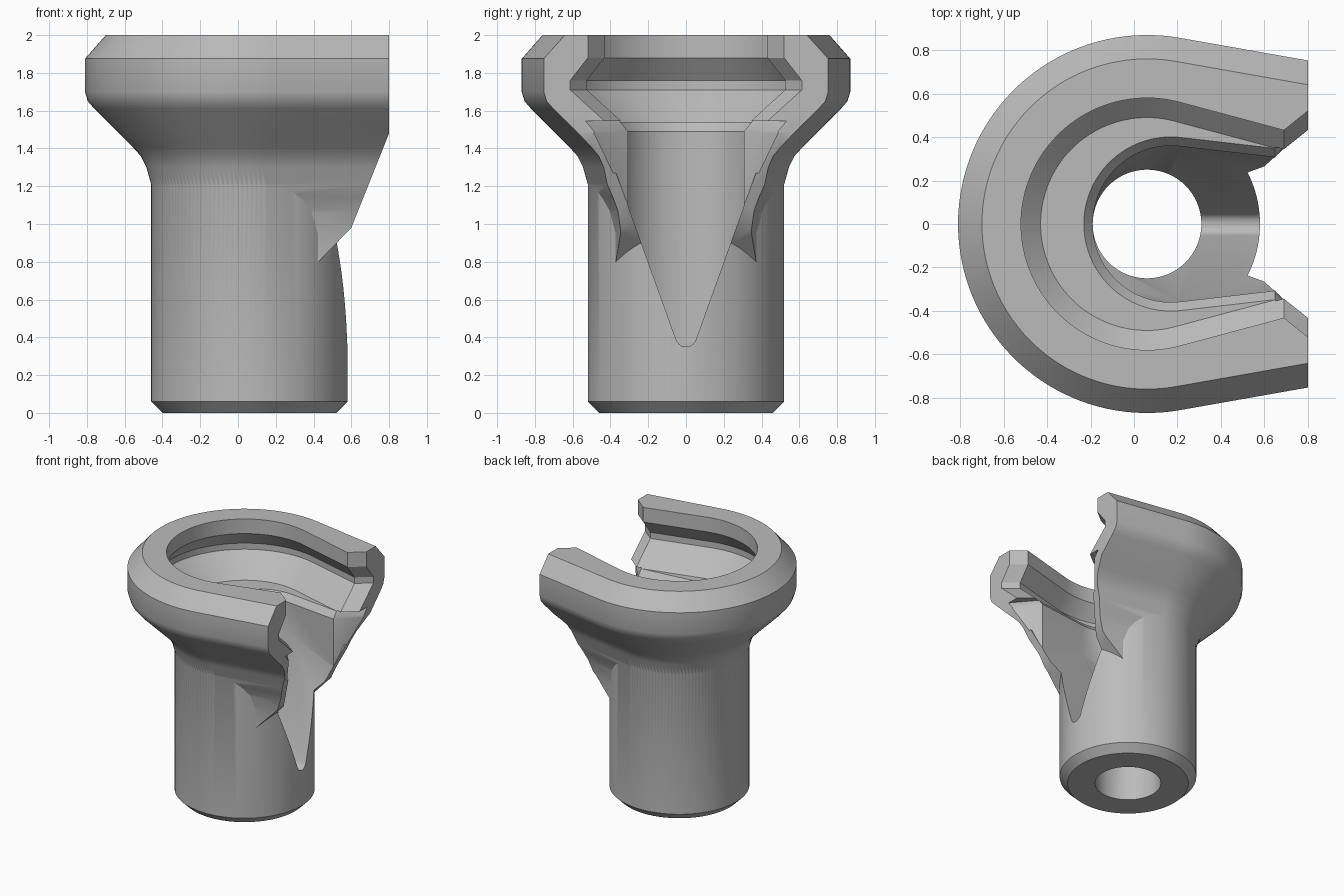
import bpy
import bmesh
from math import sin, cos, tan, pi, radians

AXIS = 0.06   # x of the shaft axis

cube = bpy.data.objects.get("Cube")
if cube:
    bpy.data.objects.remove(cube, do_unlink=True)

grey = bpy.data.materials.new("machined grey")
grey.use_nodes = True
colour = (0.5, 0.5, 0.5, 1)
grey.diffuse_color = colour
grey.node_tree.nodes["Principled BSDF"].inputs["Base Color"].default_value = colour


def loft(name, rings):
    """Closed solid through a list of matching rings of points."""
    bm = bmesh.new()
    loops = [[bm.verts.new(p) for p in ring] for ring in rings]
    n = len(loops[0])
    for low, high in zip(loops, loops[1:]):
        for i in range(n):
            j = (i + 1) % n
            bm.faces.new((low[i], low[j], high[j], high[i]))
    bm.faces.new(loops[0][::-1])
    bm.faces.new(loops[-1])
    bmesh.ops.recalc_face_normals(bm, faces=bm.faces)
    mesh = bpy.data.meshes.new(name)
    bm.to_mesh(mesh)
    bm.free()
    mesh.materials.append(grey)
    obj = bpy.data.objects.new(name, mesh)
    bpy.context.collection.objects.link(obj)
    return obj


def circle(r, z, n=128):
    return [(AXIS + r * cos(2 * pi * i / n), r * sin(2 * pi * i / n), z) for i in range(n)]


def horseshoe(r, z, cx, taper, end, flare=None, n=72):
    """Arc with tangent arms closing in towards +x, and an optional flared mouth."""
    t = radians(taper)
    start = pi / 2 - t
    sweep = 2 * (pi - start)
    pts = [(cx + r * cos(start + sweep * i / n), r * sin(start + sweep * i / n), z)
           for i in range(n + 1)]
    y = r / cos(t) - tan(t) * (end - cx)
    arm = [(end, y, z)]
    if flare:
        arm.insert(0, (end + 0.3, y + 0.3 * flare, z))
    return arm + pts + [(x, -y, z) for x, y, z in reversed(arm)]


def combine(target, tool, operation):
    """Apply a boolean and throw the tool away."""
    mod = target.modifiers.new("boolean", 'BOOLEAN')
    mod.operation = operation
    mod.solver = 'EXACT'
    mod.object = tool
    bpy.context.view_layer.update()
    graph = bpy.context.evaluated_depsgraph_get()
    mesh = bpy.data.meshes.new_from_object(target.evaluated_get(graph))
    target.modifiers.clear()
    target.data = mesh
    bpy.data.objects.remove(tool, do_unlink=True)


# Flared horseshoe head
head_profile = [(0.43, 0.6), (0.43, 0.95), (0.455, 1.07), (0.485, 1.14), (0.52, 1.21),
                (0.545, 1.3), (0.575, 1.36), (0.62, 1.41), (0.82, 1.61), (0.855, 1.65),
                (0.87, 1.7), (0.87, 1.875), (0.76, 2)]
body = loft("socket_body", [horseshoe(r, z, AXIS, 10, 0.8) for r, z in head_profile])

# Sloped underside of the two arms
slope = [(0.28, 0.65), (0.6, 0.98), (0.92, 1.78), (1.2, 1.78), (1.2, 0.4), (0.28, 0.4)]
combine(body, loft("underside_cutter", [[(x, y, z) for x, z in slope] for y in (-1.2, 1.2)]),
        'DIFFERENCE')

# Round shaft with a chamfered foot
shaft_profile = [(0.46, 0), (0.52, 0.06), (0.52, 1.29)]
combine(body, loft("shaft", [circle(r, z) for r, z in shaft_profile]), 'UNION')

# Undercut cavity in the head
cavity_profile = [(0.49, 1.54), (0.67, 1.71), (0.67, 1.76), (0.58, 1.88), (0.58, 2.1)]
combine(body, loft("cavity_cutter",
                   [horseshoe(r, z, AXIS, 15, 0.69, 0.8) for r, z in cavity_profile]),
        'DIFFERENCE')

# Open slot, narrowed downwards to a rounded V
slot_profile = [(0.36, 0.2), (0.36, 1.49), (0.405, 1.545)]
slot = loft("slot_cutter", [horseshoe(r, z, 0.17, 6.6, 0.65, 1.2) for r, z in slot_profile])
tip = [(0.055 * sin(a), 0.405 - 0.055 * cos(a))
       for a in [radians(-70 + 14 * i) for i in range(11)]]
vee = tip + [(0.37, 1.27), (0.8, 1.3), (0.8, 1.8), (-0.8, 1.8), (-0.8, 1.3), (-0.37, 1.27)]
combine(slot, loft("vee", [[(x, y, z) for y, z in vee] for x in (-1, 1.5)]), 'INTERSECT')
combine(body, slot, 'DIFFERENCE')

# Through bore
combine(body, loft("bore_cutter", [circle(0.25, z) for z in (-0.1, 1.65)]), 'DIFFERENCE')

bpy.ops.object.select_all(action='DESELECT')
body.select_set(True)
bpy.context.view_layer.objects.active = body
bpy.ops.object.shade_smooth_by_angle(angle=radians(30))
